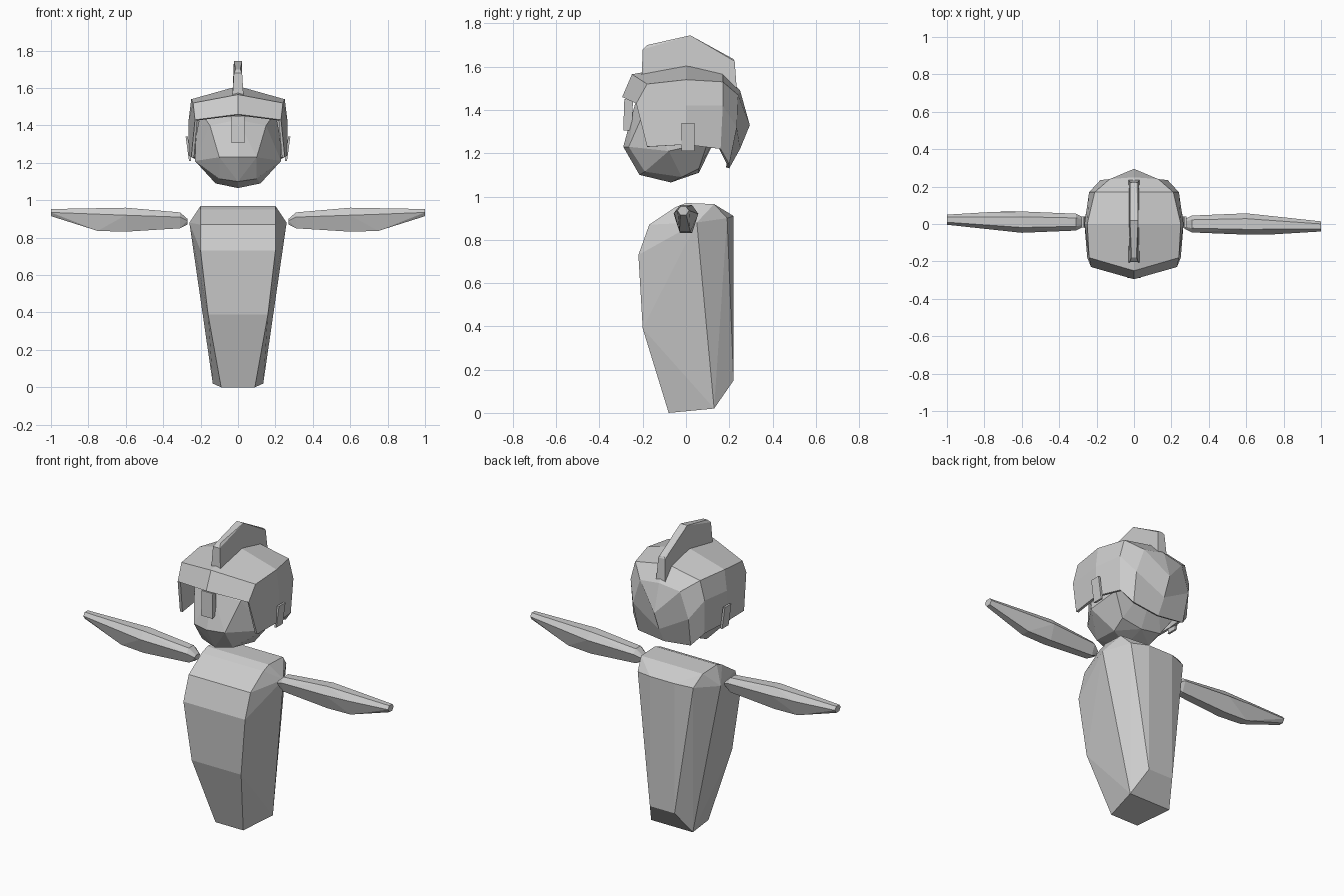
import bpy, bmesh, math

grey = bpy.data.materials.new("plain_grey")
grey.diffuse_color = (0.6, 0.6, 0.6, 1)


def add(name, bm):
    """Turn a bmesh into a flat-shaded grey object."""
    bmesh.ops.recalc_face_normals(bm, faces=bm.faces[:])
    me = bpy.data.meshes.new(name)
    bm.to_mesh(me)
    bm.free()
    me.materials.append(grey)
    ob = bpy.data.objects.new(name, me)
    bpy.context.collection.objects.link(ob)
    return ob


def hull(name, pts, mirror=True):
    """Faceted convex solid, optionally mirrored across x."""
    if mirror:
        pts = set(pts) | {(-x, y, z) for x, y, z in pts}
    bm = bmesh.new()
    for p in sorted(pts):
        bm.verts.new(p)
    bmesh.ops.convex_hull(bm, input=bm.verts[:])
    loose = [v for v in bm.verts if not v.link_faces]
    bmesh.ops.delete(bm, geom=loose, context='VERTS')
    bmesh.ops.dissolve_limit(bm, angle_limit=math.radians(3),
                             verts=bm.verts[:], edges=bm.edges[:])
    return add(name, bm)


# Torso: bowed front, wide shoulders, tapering to the base
hull("torso", [
    (0.09, -0.08, 0.0), (0.16, -0.20, 0.39), (0.20, -0.22, 0.73),
    (0.20, -0.17, 0.87), (0.20, -0.05, 0.95), (0.20, 0.0, 0.97), (0.20, 0.13, 0.965),
    (0.26, 0.05, 0.88), (0.135, 0.13, 0.02),
    (0.18, 0.19, 0.90), (0.08, 0.22, 0.91), (0.08, 0.22, 0.15)])

# Arms: same tapered limb turned half way round for the other side
# section: x, centre y, half depth, bottom z, widest z, top z
sections = [(0.27, 0.0, 0.025, 0.87, 0.89, 0.90), (0.31, 0.0, 0.045, 0.85, 0.91, 0.935),
            (0.60, 0.0, 0.057, 0.832, 0.92, 0.96), (0.75, -0.005, 0.05, 0.836, 0.925, 0.957),
            (1.0, -0.013, 0.027, 0.915, 0.935, 0.953)]
limb = []
for x, cy, d, lo, mid, hi in sections:
    for f, z in ((0.5, lo), (1.0, mid), (0.5, hi)):
        limb += [(x, cy - d * f, z), (x, cy + d * f, z)]
hull("right_arm", limb, False)
hull("left_arm", [(-x, -y + 0.01, z) for x, y, z in limb], False)

# Head: faceted jaw and face
hull("head", [
    (0, -0.29, 1.23), (0.10, -0.265, 1.23), (0, -0.215, 1.10), (0.10, -0.19, 1.115),
    (0, -0.07, 1.065), (0.12, -0.02, 1.09), (0, 0.06, 1.11), (0.13, 0.06, 1.13),
    (0.23, -0.08, 1.21), (0.225, -0.06, 1.34), (0.15, -0.19, 1.40), (0, -0.235, 1.43),
    (0.20, -0.08, 1.47), (0.21, 0.10, 1.25), (0.19, 0.13, 1.45), (0, 0.20, 1.40), (0, 0, 1.55)])

# Helmet shell: columns run from the crown ridge down to the lower rim
columns = [
    [(0, -0.25, 1.565), (0.24, -0.18, 1.52), (0.23, -0.23, 1.43), (0.25, -0.18, 1.23)],
    [(0, 0, 1.61), (0.25, 0, 1.54), (0.265, 0, 1.42), (0.265, 0, 1.24)],
    [(0, 0.17, 1.57), (0.21, 0.17, 1.53), (0.24, 0.17, 1.42), (0.23, 0.16, 1.22)],
    [(0, 0.25, 1.49), (0.13, 0.24, 1.47), (0.18, 0.235, 1.32), (0.17, 0.20, 1.15)],
    [(0, 0.25, 1.49), (0, 0.295, 1.33), (0, 0.25, 1.22), (0, 0.20, 1.13)]]
quads = [[(0, -0.295, 1.46), columns[0][2], columns[0][1], columns[0][0]]]
for a, b in zip(columns, columns[1:]):
    for i in range(3):
        quads.append([a[i], b[i], b[i + 1], a[i + 1]])
bm = bmesh.new()
for s in (1, -1):
    for q in quads:
        pts = list(dict.fromkeys(q))
        bm.faces.new([bm.verts.new((s * x, y, z)) for x, y, z in pts])
bmesh.ops.remove_doubles(bm, verts=bm.verts[:], dist=0.0005)
helmet = add("helmet", bm)
shell = helmet.modifiers.new("thickness", 'SOLIDIFY')
shell.thickness = 0.015
shell.offset = -1

# Crest: thin fin along the crown, narrower at the top
crest = [(0.03, -0.205, 1.555), (0.022, -0.20, 1.68), (0.022, 0.02, 1.745),
         (0.022, 0.225, 1.625), (0.03, 0.235, 1.49), (0.03, 0.0, 1.53),
         (0.012, -0.18, 1.70), (0.012, 0.22, 1.635)]
hull("helmet_crest", crest)

# Nose guard hanging from the brim
hull("nose_guard", [(0.036, -0.29, 1.305), (0.036, -0.285, 1.45),
                    (0.03, -0.25, 1.305), (0.03, -0.245, 1.45)])

# Ear plates, standing slightly off the helmet sides
for s, side in ((1, "right"), (-1, "left")):
    hull(side + "_ear_plate", [(s * x, y, z) for y in (-0.02, 0.04)
                               for x, z in ((0.25, 1.21), (0.262, 1.21), (0.268, 1.34), (0.28, 1.34))],
         False)
